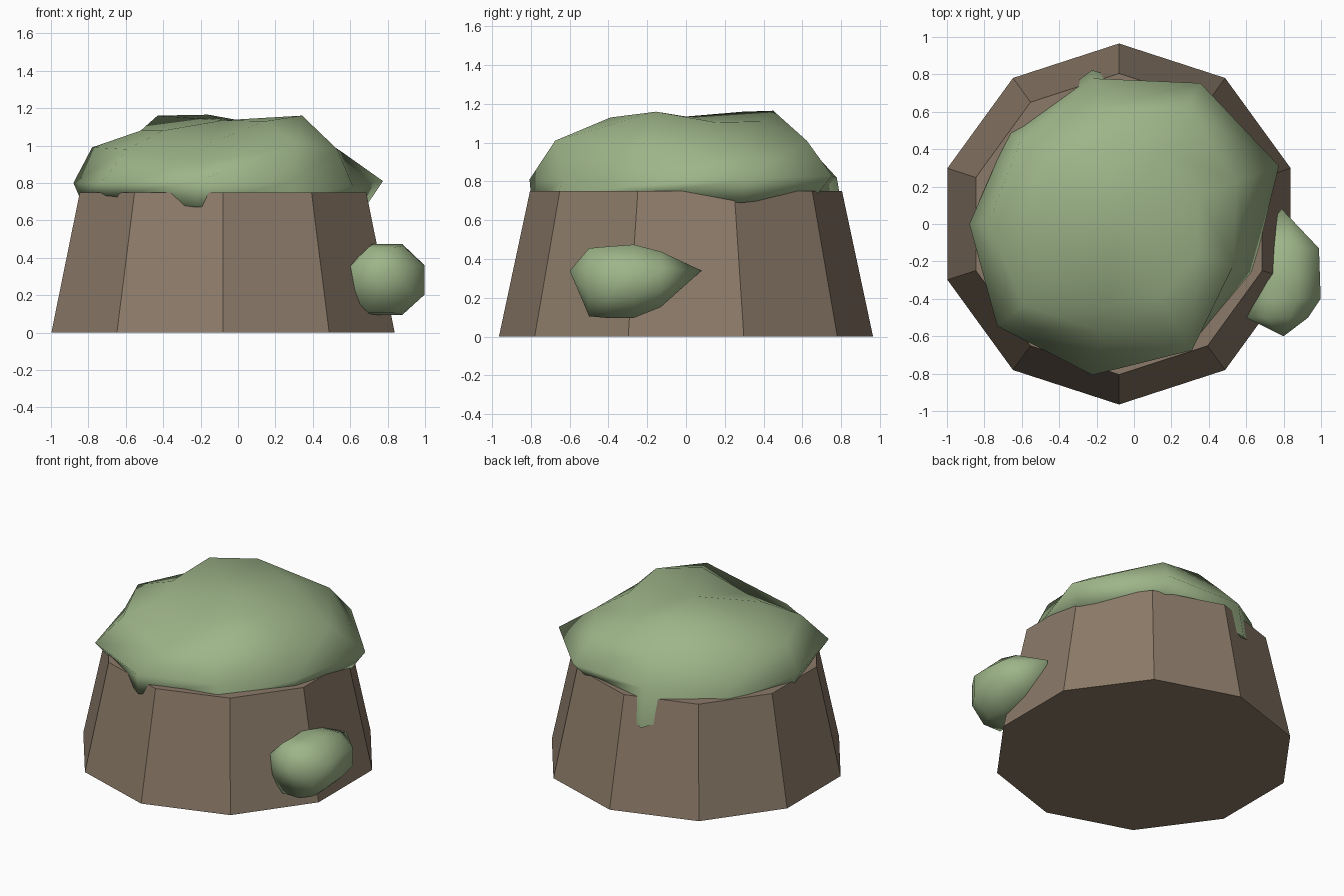
import bpy, bmesh
from math import sin, cos, radians, tau

cube = bpy.data.objects.get("Cube")
if cube:
    bpy.data.objects.remove(cube, do_unlink=True)

CX = -0.08  # trunk axis


def material(name, rgb):
    m = bpy.data.materials.new(name)
    m.use_nodes = True
    m.diffuse_color = (*rgb, 1)
    bsdf = m.node_tree.nodes["Principled BSDF"]
    bsdf.inputs["Base Color"].default_value = (*rgb, 1)
    bsdf.inputs["Roughness"].default_value = 0.9
    return m


def loft(name, rings, mat, start=None, end=None, smooth=None):
    """Skin closed rings of points; each end is a point or a flat cap."""
    bm = bmesh.new()
    loops = [[bm.verts.new(p) for p in ring] for ring in rings]
    n = len(loops[0])
    for a, b in zip(loops, loops[1:]):
        for i in range(n):
            j = (i + 1) % n
            bm.faces.new((a[i], a[j], b[j], b[i]))
    for tip, loop in ((start, loops[0]), (end, loops[-1])):
        if tip is None:
            bm.faces.new(loop)
        else:
            v = bm.verts.new(tip)
            for i in range(n):
                bm.faces.new((loop[i], loop[(i + 1) % n], v))
    bmesh.ops.recalc_face_normals(bm, faces=bm.faces)
    mesh = bpy.data.meshes.new(name)
    bm.to_mesh(mesh)
    bm.free()
    mesh.materials.append(mat)
    ob = bpy.data.objects.new(name, mesh)
    bpy.context.collection.objects.link(ob)
    if smooth:
        bpy.ops.object.select_all(action="DESELECT")
        ob.select_set(True)
        bpy.context.view_layer.objects.active = ob
        bpy.ops.object.shade_smooth_by_angle(angle=radians(smooth))
    return ob


def polar(angle, r, z):
    return (CX + r * cos(radians(angle)), r * sin(radians(angle)), z)


bark = material("bark brown", (0.26, 0.195, 0.14))
moss = material("moss green", (0.34, 0.46, 0.25))

# Ten-sided tapered trunk
loft("stump_trunk",
     [[polar(90 + 36 * k, r, z) for k in range(10)] for r, z in ((0.965, 0), (0.805, 0.75))],
     bark)

# Lumpy moss cap: nine spokes from 180 degrees down in steps of 40,
# each ring giving radius and height per spoke; low points hang as drips
cap_rings = [
    [(.44, 1.08), (.457, 1.16), (.457, 1.165), (.45, 1.11), (.45, 1.105),
     (.45, 1.16), (.45, 1.13), (.45, 1.01), (.42, 1.08)],
    [(.70, .99), (.69, .97), (.63, .99), (.72, 1.01), (.67, .97),
     (.65, .98), (.78, 1.01), (.58, .9), (.67, .98)],
    [(.80, .80), (.74, .78), (.79, .82), (.87, .83), (.91, .81),
     (.74, .78), (.74, .81), (.82, .81), (.85, .80)],
    [(.77, .73), (.765, .73), (.835, .56), (.78, .73), (.824, .69),
     (.76, .73), (.76, .73), (.806, .67), (.79, .73)],
]
loft("moss_cap",
     [[polar(180 - 40 * k, r, z) for k, (r, z) in enumerate(ring)] for ring in cap_rings],
     moss, start=(CX, 0, 1.135), end=(CX, 0, 0.7), smooth=75)

# Moss clump on the side, eight-sided sections along y:
# y, centre x, centre z, half width, half height
sections = [(-.5, .765, .28, .18, .19), (-.4, .795, .28, .22, .2),
            (-.27, .795, .285, .215, .205), (-.13, .795, .295, .21, .155)]
loft("moss_clump",
     [[(x + w * cos(tau * (k + .5) / 8), y, z + h * sin(tau * (k + .5) / 8))
       for k in range(8)] for y, x, z, w, h in sections],
     moss, start=(.8, -.6, .34), end=(.79, .08, .34), smooth=75)
